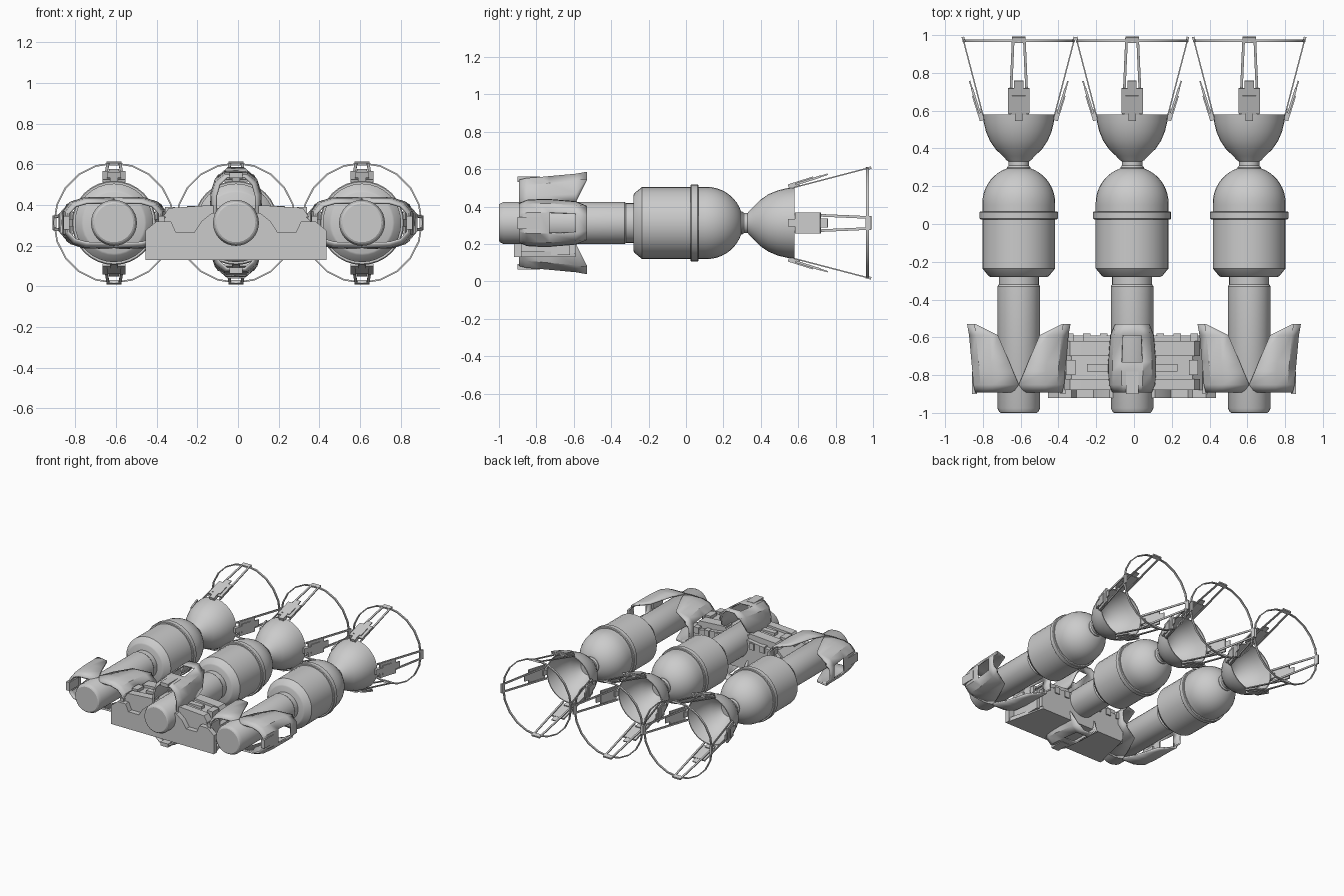
import bpy, bmesh
from math import pi, sin, cos, atan2
from mathutils import Matrix, Vector

cube = bpy.data.objects.get("Cube")
if cube:
    bpy.data.objects.remove(cube)

AXIS_Z = 0.312
MID_X = -0.01
made = []


def add(name, verts, faces, place=Matrix()):
    """Create an object from raw geometry with consistent normals."""
    mesh = bpy.data.meshes.new(name)
    mesh.from_pydata([place @ Vector(v) for v in verts], [], faces)
    bm = bmesh.new()
    bm.from_mesh(mesh)
    bmesh.ops.recalc_face_normals(bm, faces=bm.faces)
    bm.to_mesh(mesh)
    bm.free()
    obj = bpy.data.objects.new(name, mesh)
    bpy.context.collection.objects.link(obj)
    made.append(obj)
    return obj


def lathe(name, profile, place, sides=32, closed=False):
    """Revolve (y, radius) points about the y axis."""
    verts = [(r * cos(2 * pi * k / sides), y, r * sin(2 * pi * k / sides))
             for y, r in profile for k in range(sides)]
    n = len(profile)
    faces = []
    for i in range(n if closed else n - 1):
        a, b = i * sides, (i + 1) % n * sides
        for k in range(sides):
            j = (k + 1) % sides
            faces.append((a + k, a + j, b + j, b + k))
    if not closed:
        faces += [tuple(range(sides)), tuple(range((n - 1) * sides, n * sides))]
    return add(name, verts, faces, place)


def prism(name, outline, low, high, place=Matrix(), axis="y"):
    """Extrude an outline along y (outline in xz) or z (outline in xy)."""
    def point(p, h):
        return (p[0], h, p[1]) if axis == "y" else (p[0], p[1], h)
    n = len(outline)
    verts = [point(p, h) for h in (low, high) for p in outline]
    faces = [(i, (i + 1) % n, n + (i + 1) % n, n + i) for i in range(n)]
    faces += [tuple(range(n)), tuple(range(n, 2 * n))]
    return add(name, verts, faces, place)


def box(name, x, y, z, place=Matrix()):
    return prism(name, [(x[0], y[0]), (x[1], y[0]), (x[1], y[1]), (x[0], y[1])],
                 z[0], z[1], place, "z")


def mirrored(points):
    return points + [(-x, y) for x, y in reversed(points)]


def dome(y0, y1, r, steps=9):
    """Quarter-ellipse profile closing a tank."""
    return [(y0 + (y1 - y0) * sin(t), r * cos(t))
            for t in (1.25 * i / steps for i in range(steps + 1))]


def fin(name, place):
    """C-shaped shroud lofted along y, with a window in its outer wall."""
    stations = [(-.89, .03, .225, .10), (-.85, .0, .235, .118),
                (-.78, .03, .24, .122), (-.73, .05, .245, .122),
                (-.59, .11, .258, .11), (-.53, .23, .268, .085)]
    verts = []
    for y, inner, outer, w in stations:
        half = [(inner, w), (max(inner + .005, .6 * outer), w * .98),
                (outer - .035, w * .82), (outer, w * .45)]
        verts += [(u, y, v) for u, v in half]
        verts += [(u, y, -v) for u, v in reversed(half)]
    faces = []
    for s in range(len(stations) - 1):
        for c in range(7):
            if (s, c) != (3, 3):
                a = s * 8 + c
                faces.append((a, a + 1, a + 9, a + 8))
    shell = add(name, verts, faces, place)
    mod = shell.modifiers.new("Thickness", "SOLIDIFY")
    mod.thickness = .012
    mod.offset = 0
    # Latch on the outer wall
    box(name + "_latch", (.22, .248), (-.9, -.78), (-.033, .033), place)


def strut(name, place):
    """Bracket and twin rods from the nozzle lip to the outer ring."""
    start, end = Vector((.19, .58, 0)), Vector((.297, .99, 0))
    tilt = atan2(end.x - start.x, end.y - start.y)
    frame = place @ Matrix.Translation(start) @ Matrix.Rotation(-tilt, 4, "Z")
    length = (end - start).length
    for s in (-1, 1):
        rod = [(0, s * .04), (0, s * .054), (length, s * .036), (length, s * .022)]
        add(name + "_rod",
            [(x, y, z) for x in (-.003, .004) for y, z in rod],
            [(0, 1, 2, 3), (4, 5, 6, 7)] +
            [(i, (i + 1) % 4, 4 + (i + 1) % 4, 4 + i) for i in range(4)], frame)
    # Stepped bracket, tilted out a little further than the rods
    plate = frame @ Matrix.Translation((.012, 0, 0)) @ Matrix.Rotation(-.05, 4, "Z")
    box(name + "_foot", (-.012, .014), (-.03, .03), (-.02, .02), plate)
    box(name + "_bracket", (-.004, .008), (.01, .15), (-.057, .057), plate)
    box(name + "_hinge", (.0, .014), (.03, .11), (-.035, .035), plate)
    box(name + "_tab", (-.002, .006), (.14, .19), (-.024, .024), plate)
    # Cross bar and clip on the ring
    box(name + "_clip", (-.008, .006), (length - .03, length), (-.036, .036), frame)


def thruster(side, x, fin_start):
    base = Matrix.Translation((x, 0, AXIS_Z))
    lathe(side + "_barrel", [(-1, .095), (-.995, .103), (-.975, .113),
                             (-.33, .113), (-.32, .106), (-.27, .106)], base)
    lathe(side + "_tank", [(-.28, .15), (-.275, .16), (-.235, .193), (.1, .193)]
          + dome(.11, .305, .193), base)
    lathe(side + "_flange", [(.025, .19), (.025, .202), (.03, .207), (.062, .207),
                             (.067, .202), (.067, .19)], base)
    lathe(side + "_neck", [(.28, .062), (.3, .062), (.31, .054), (.33, .054),
                           (.34, .064), (.35, .064)], base)
    bell = [(.335, .062), (.36, .085), (.395, .122), (.44, .153),
            (.49, .174), (.54, .186), (.58, .191)]
    inner = [(y + .012, r - .008) for y, r in bell[:-1]] + [(.58, .184)]
    lathe(side + "_nozzle", bell + inner[::-1], base)
    lathe(side + "_ring", [(.963, .29), (.963, .298), (.978, .298), (.978, .29)],
          base, 20, True)
    for i in range(4):
        strut(f"{side}_strut_{i + 1}", base @ Matrix.Rotation(i * pi / 2, 4, "Y"))
    for i in range(2):
        fin(f"{side}_fin_{i + 1}", base @ Matrix.Rotation(fin_start + i * pi, 4, "Y"))


thruster("right", -.61, 0)
thruster("middle", MID_X, pi / 2)
thruster("left", .61, 0)

# Bridge joining the three barrels
mid = Matrix.Translation((MID_X, 0, 0))
prism("bridge_body", mirrored([(.40, .14), (.40, .29), (.32, .365), (.12, .385)]),
      -.88, -.62, mid)
prism("bridge_front_plate",
      mirrored([(.445, .13), (.445, .275), (.39, .32), (.32, .32), (.295, .265),
                (.205, .265), (.17, .32), (.12, .36)]), -.92, -.88, mid)
prism("bridge_rear_plate",
      mirrored([(.38, .15), (.38, .29), (.33, .33), (.12, .36)]), -.62, -.59, mid)
prism("bridge_floor", mirrored([(.445, -.92), (.37, -.59)]), .13, .16, mid, "z")

# Ribs, channels and catches on each half of the bridge
for side, s in (("right", -1), ("left", 1)):
    half = mid @ Matrix.Scale(s, 4, (1, 0, 0))
    for label, y0, y1 in (("front", -.88, -.82), ("rear", -.70, -.62)):
        prism(f"{side}_{label}_rib",
              [(.1, .34), (.1, .398), (.14, .398), (.33, .385), (.36, .34)], y0, y1, half)
    box(side + "_channel", (.12, .24), (-.78, -.74), (.36, .395), half)
    box(side + "_catch", (.30, .35), (-.80, -.72), (.33, .39), half)
    for i, x in enumerate((.15, .24, .33)):
        box(f"{side}_lug_{i + 1}", (x - .02, x + .02), (-.62, -.58), (.3, .35), half)

# Smooth the round parts while keeping hard edges crisp
bpy.ops.object.select_all(action="DESELECT")
for obj in made:
    obj.select_set(True)
bpy.context.view_layer.objects.active = made[0]
bpy.ops.object.shade_smooth_by_angle(angle=.52)
